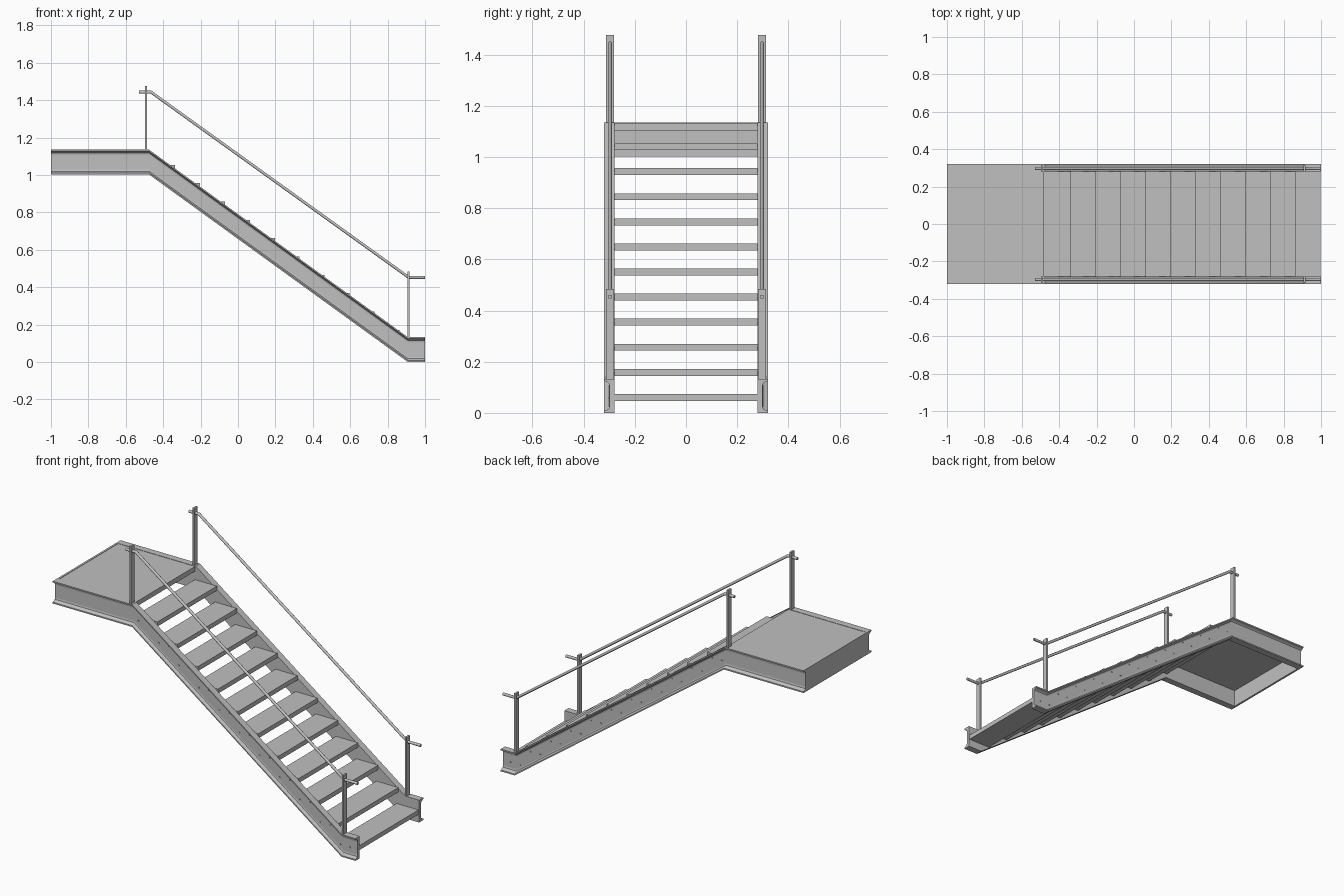
import bpy
import bmesh
from math import pi
from mathutils import Matrix, Vector

cube = bpy.data.objects.get("Cube")
if cube:
    bpy.data.objects.remove(cube)

GREY = (0.53, 0.53, 0.53, 1)
steel = bpy.data.materials.new("grey_steel")
steel.use_nodes = True
steel.diffuse_color = GREY
steel.node_tree.nodes["Principled BSDF"].inputs["Base Color"].default_value = GREY

SIDES = (("left", 1), ("right", -1))   # sign of y
HALF = 0.28                            # half of the clear width
RISE, GOING, STEPS = 0.098, 0.1332, 11
DEPTH = 0.133                          # height of the side beams
LANDING = 1.002                        # underside of the upper beams


def finish(name, bm):
    bmesh.ops.recalc_face_normals(bm, faces=bm.faces)
    mesh = bpy.data.meshes.new(name)
    bm.to_mesh(mesh)
    bm.free()
    mesh.materials.append(steel)
    obj = bpy.data.objects.new(name, mesh)
    bpy.context.collection.objects.link(obj)
    return obj


def box(name, low, high):
    low, high = Vector(low), Vector(high)
    bm = bmesh.new()
    bmesh.ops.create_cube(bm, size=1, matrix=Matrix.Translation((low + high) / 2)
                          @ Matrix.Diagonal((*(high - low), 1)))
    return finish(name, bm)


def sweep(name, section, path):
    """Carry a y-z section along x-z points, keeping it upright."""
    bm = bmesh.new()
    rings = [[bm.verts.new((x, y, z + dz)) for y, dz in section] for x, z in path]
    n = len(section)
    for a, b in zip(rings, rings[1:]):
        for i in range(n):
            j = (i + 1) % n
            bm.faces.new((a[i], a[j], b[j], b[i]))
    bm.faces.new(rings[0])
    bm.faces.new(rings[-1])
    return finish(name, bm)


# Channel section, open to the outside, with tapered flanges
lower = [(0, 0), (0.04, 0), (0.04, 0.008), (0.027, 0.013), (0.021, 0.018), (0.019, 0.028)]
channel = lower + [(y, DEPTH - z) for y, z in reversed(lower)]
beam_path = [(-1, LANDING), (-0.475, LANDING), (0.908, 0), (1, 0)]
rail_path = [(-0.53, 1.443), (-0.465, 1.443), (0.912, 0.453), (1, 0.453)]

for side, s in SIDES:
    # Side beams
    sweep(side + "_stringer", [(s * (HALF + y), z) for y, z in channel], beam_path)

    # Flat bar posts
    for place, x, z0, z1 in (("upper", -0.492, 1.13, 1.477), ("lower", 0.911, 0.125, 0.485)):
        box(f"{side}_{place}_post", (x - 0.006, s * 0.297 - 0.016, z0),
            (x + 0.006, s * 0.297 + 0.016, z1))

    # Round handrail
    curve = bpy.data.curves.new(side + "_handrail", "CURVE")
    curve.dimensions = "3D"
    curve.bevel_depth = 0.0085
    curve.bevel_resolution = 3
    curve.use_fill_caps = True
    spline = curve.splines.new("POLY")
    spline.points.add(len(rail_path) - 1)
    for p, (x, z) in zip(spline.points, rail_path):
        p.co = (x, s * 0.297, z, 1)
    curve.materials.append(steel)
    bpy.context.collection.objects.link(bpy.data.objects.new(side + "_handrail", curve))

    # Bolt heads, two for each tread
    bm = bmesh.new()
    for i in range(STEPS):
        for back in (0.045, 0.11):
            spot = Vector((0.995 - i * GOING - back, s * (HALF + 0.02), 0.06 + i * RISE))
            bmesh.ops.create_cone(bm, cap_ends=True, segments=6, radius1=0.004,
                                  radius2=0.004, depth=0.006,
                                  matrix=Matrix.Translation(spot) @ Matrix.Rotation(pi / 2, 4, "X"))
    finish(side + "_bolts", bm)

# Treads
for i in range(STEPS):
    nose, top = 0.996 - i * GOING, 0.074 + i * RISE
    box(f"tread_{i + 1}", (nose - 0.145, -HALF, top - 0.027), (nose, HALF, top))

# Landing deck and its end plate
box("landing_deck", (-0.99, -HALF, 1.104), (-0.48, HALF, 1.133))
box("landing_end_plate", (-1, -HALF, LANDING), (-0.988, HALF, LANDING + DEPTH))
